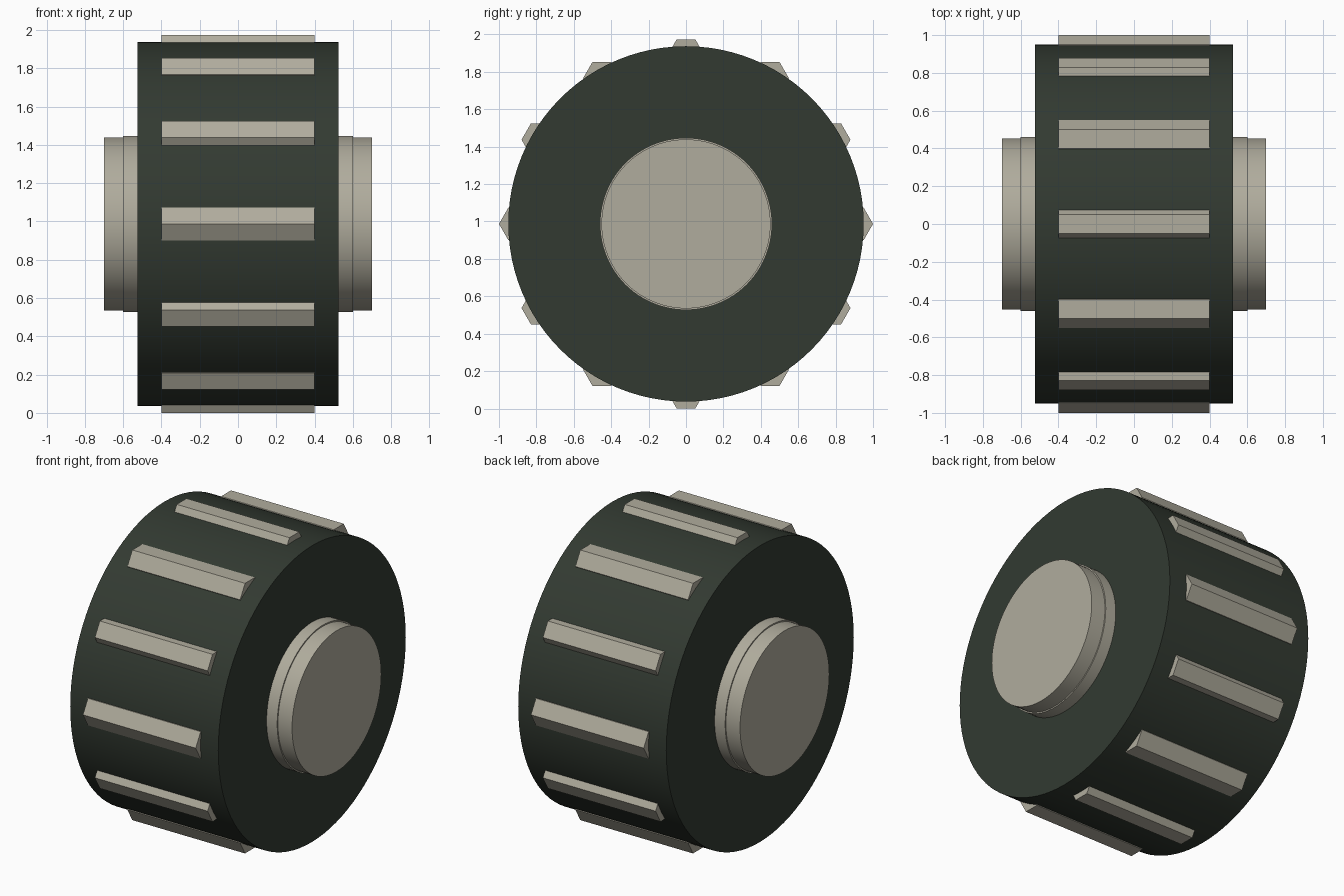
import bpy
import math

if "Cube" in bpy.data.objects:
    bpy.data.objects.remove(bpy.data.objects["Cube"])

CENTRE_Z = 0.987


def make_material(name, rgb):
    mat = bpy.data.materials.new(name)
    mat.use_nodes = True
    colour = (*rgb, 1.0)
    mat.diffuse_color = colour
    mat.node_tree.nodes["Principled BSDF"].inputs["Base Color"].default_value = colour
    return mat


dark_green = make_material("dark green", (0.032, 0.042, 0.031))
warm_grey = make_material("warm grey", (0.434, 0.413, 0.337))


def axial_cylinder(name, radius, half_width, mat, sides=64, y=0.0, z=0.0):
    """Cylinder or prism lying along x, placed relative to the wheel centre."""
    bpy.ops.mesh.primitive_cylinder_add(
        vertices=sides, radius=radius, depth=2 * half_width,
        location=(0, y, CENTRE_Z + z), rotation=(0, math.pi / 2, 0))
    obj = bpy.context.object
    obj.name = name
    obj.data.materials.append(mat)
    return obj


# Wheel body and stepped hub
for name, radius, half_width, mat in (
        ("wheel_drum", 0.95, 0.525, dark_green),
        ("hub_collar", 0.46, 0.60, warm_grey),
        ("hub_cap", 0.452, 0.70, warm_grey)):
    axial_cylinder(name, radius, half_width, mat, sides=96)
    bpy.ops.object.shade_smooth_by_angle(angle=math.radians(30))

# Hexagonal tread bars, all kept in the same upright orientation
BARS = 12
for i in range(BARS):
    a = math.tau * i / BARS
    axial_cylinder(f"tread_bar_{i + 1}", 0.1, 0.40, warm_grey, sides=6,
                   y=0.9 * math.cos(a), z=0.9 * math.sin(a))
